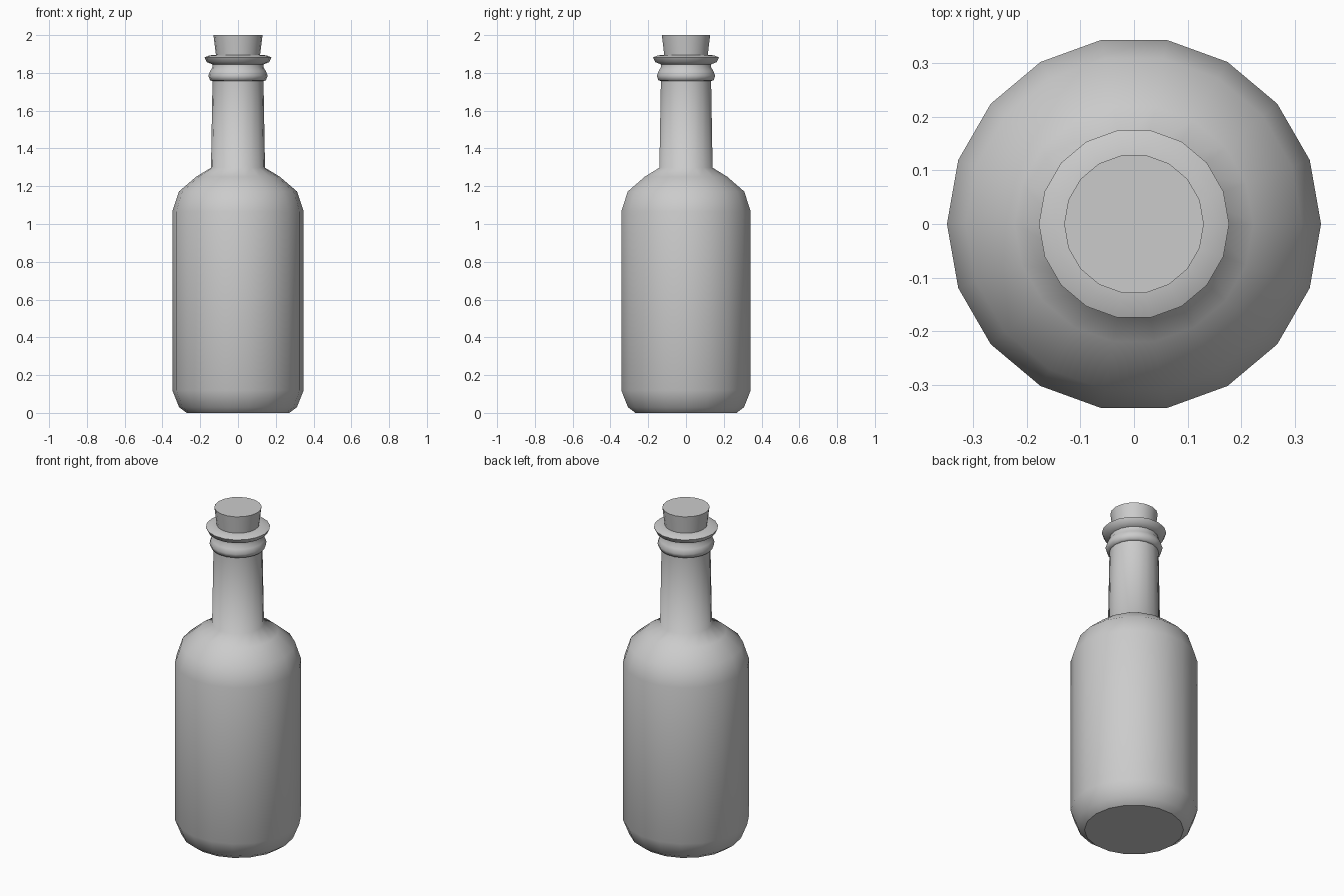
import bpy, bmesh
from math import cos, sin, tau, radians

if "Cube" in bpy.data.objects:
    bpy.data.objects.remove(bpy.data.objects["Cube"])

SIDES = 18


def lathe(name, profile, cap_bottom=False, cap_top=False, angle=60):
    """Revolve a list of (radius, z) points around the z axis."""
    bm = bmesh.new()
    rings = [[bm.verts.new((r * cos(tau * i / SIDES), r * sin(tau * i / SIDES), z))
              for i in range(SIDES)] for r, z in profile]
    for a, b in zip(rings, rings[1:]):
        for i in range(SIDES):
            j = (i + 1) % SIDES
            bm.faces.new((a[i], a[j], b[j], b[i]))
    caps = []
    if cap_bottom:
        caps.append(bm.faces.new(rings[0][::-1]))
    if cap_top:
        caps.append(bm.faces.new(rings[-1]))
    for cap in caps:
        for e in cap.edges:
            e.smooth = False
    mesh = bpy.data.meshes.new(name)
    bm.to_mesh(mesh)
    bm.free()
    obj = bpy.data.objects.new(name, mesh)
    bpy.context.collection.objects.link(obj)
    bpy.ops.object.select_all(action='DESELECT')
    obj.select_set(True)
    bpy.context.view_layer.objects.active = obj
    bpy.ops.object.shade_smooth_by_angle(angle=radians(angle), keep_sharp_edges=True)
    return obj


# Bottle: base, body, shoulder, neck, collar ring and lip, turning in to the cork
lathe("bottle", [
    (0.272, 0.0), (0.312, 0.03), (0.348, 0.12),
    (0.348, 1.066), (0.313, 1.172), (0.222, 1.25), (0.143, 1.298),
    (0.135, 1.757), (0.148, 1.76), (0.157, 1.785), (0.147, 1.81),
    (0.135, 1.83), (0.135, 1.845), (0.165, 1.857), (0.177, 1.882),
    (0.150, 1.893), (0.117, 1.895), (0.113, 1.87),
], cap_bottom=True)

# Tapered cork
lathe("cork", [(0.110, 1.84), (0.130, 2.0)], cap_bottom=True, cap_top=True)
